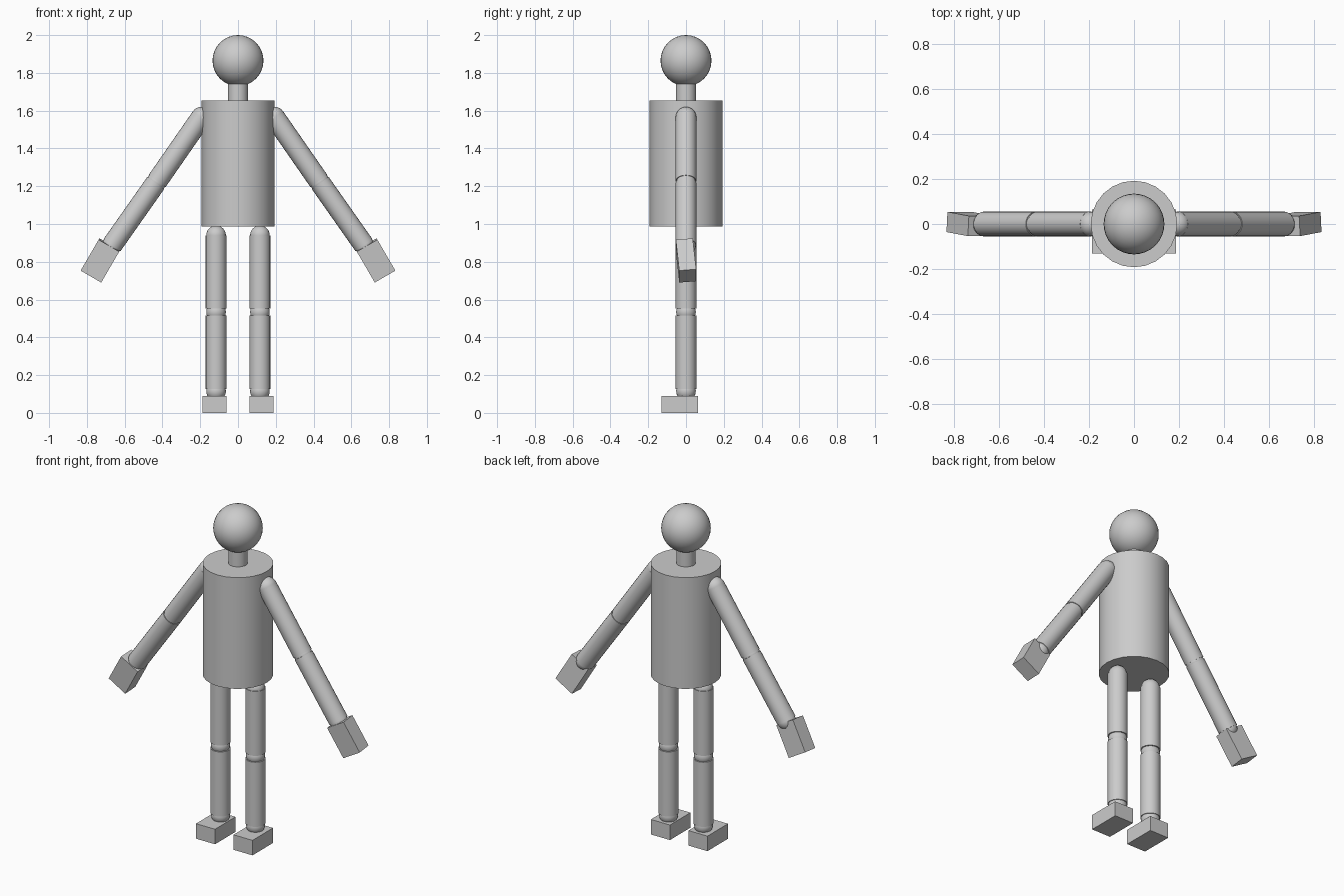
import bpy
import math
from mathutils import Vector, Matrix

if "Cube" in bpy.data.objects:
    bpy.data.objects.remove(bpy.data.objects["Cube"])

LIMB_R = 0.055    # limb radius
JOINT_R = 0.052   # ball joint radius


def ball(name, pos, r, seg=24):
    bpy.ops.mesh.primitive_uv_sphere_add(segments=seg, ring_count=seg // 2, radius=r, location=pos)
    bpy.context.object.name = name
    bpy.ops.object.shade_smooth()


def rod(name, a, b, r, sides=24):
    a, b = Vector(a), Vector(b)
    d = b - a
    bpy.ops.mesh.primitive_cylinder_add(vertices=sides, radius=r, depth=d.length, location=(a + b) / 2)
    ob = bpy.context.object
    ob.name = name
    ob.rotation_euler = d.to_track_quat('Z', 'Y').to_euler()
    bpy.ops.object.shade_smooth_by_angle(angle=math.radians(40))


def box(name, pos, size, rot=None):
    bpy.ops.mesh.primitive_cube_add(size=1)
    ob = bpy.context.object
    ob.name = name
    turn = rot.to_4x4() if rot else Matrix.Identity(4)
    ob.matrix_world = Matrix.Translation(pos) @ turn @ Matrix.Diagonal((*size, 1))


# Head, neck and torso
ball("head", (0, 0, 1.865), 0.135, 32)
rod("neck", (0, 0, 1.62), (0, 0, 1.78), 0.053)
rod("torso", (0, 0, 0.988), (0, 0, 1.655), 0.192)

for side, s in (("left", 1), ("right", -1)):
    # Leg with ball joints
    x = s * 0.116
    ball(f"{side}_hip", (x, 0, 0.94), JOINT_R)
    rod(f"{side}_thigh", (x, 0, 0.553), (x, 0, 0.94), LIMB_R)
    ball(f"{side}_knee", (x, 0, 0.534), JOINT_R)
    rod(f"{side}_shin", (x, 0, 0.127), (x, 0, 0.515), LIMB_R)
    ball(f"{side}_ankle", (x, 0, 0.115), JOINT_R)
    box(f"{side}_foot", (s * 0.1245, -0.033, 0.045), (0.126, 0.195, 0.09))

    # Arm with ball joints
    shoulder = Vector((s * 0.194, 0, 1.565))
    elbow = Vector((s * 0.432, 0, 1.222))
    wrist = Vector((s * 0.667, 0, 0.888))
    ball(f"{side}_shoulder", shoulder, LIMB_R)
    rod(f"{side}_upper_arm", shoulder, shoulder.lerp(elbow, 0.985), LIMB_R)
    ball(f"{side}_elbow", elbow, JOINT_R)
    rod(f"{side}_forearm", elbow.lerp(wrist, 0.015), wrist, LIMB_R)
    ball(f"{side}_wrist", wrist, JOINT_R)

    # Hand block, tip tilted slightly backwards
    along = Vector((s * 0.50, 0.095, -0.86)).normalized()
    across = Vector((s * 0.86, 0, 0.50)).normalized()
    thick = along.cross(across)
    frame = Matrix((across, thick, along)).transposed()
    box(f"{side}_hand", (s * 0.729, 0, 0.807), (0.126, 0.09, 0.19), frame)
